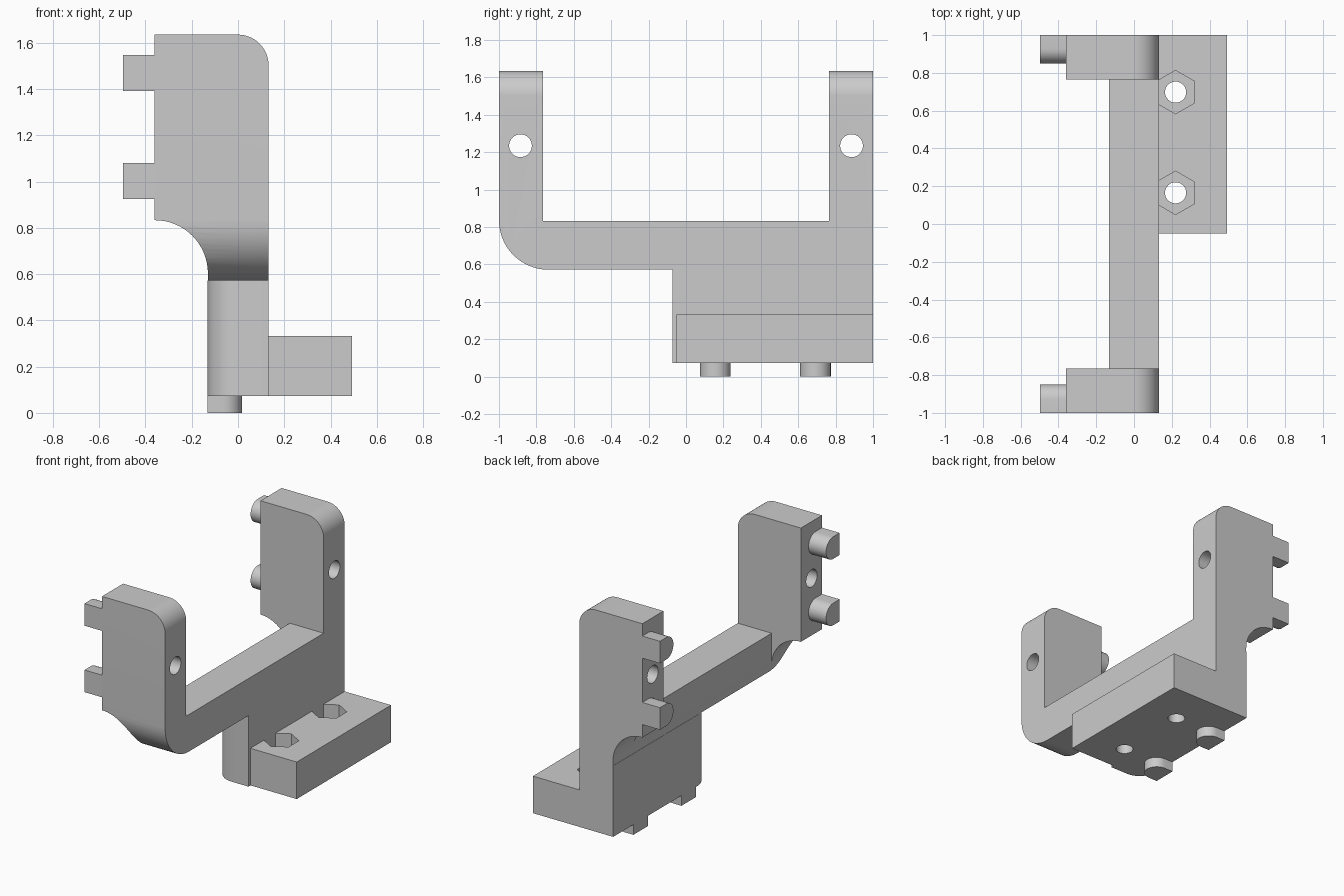
import bpy, bmesh
from math import cos, sin, radians

cube = bpy.data.objects.get("Cube")
if cube:
    bpy.data.objects.remove(cube, do_unlink=True)

# One plain grey material
grey = bpy.data.materials.new("plain grey")
grey.use_nodes = True
colour = (0.6, 0.6, 0.6, 1)
grey.diffuse_color = colour
grey.node_tree.nodes["Principled BSDF"].inputs["Base Color"].default_value = colour


def arc(cx, cy, r, start, end, steps=16):
    angles = [radians(start + (end - start) * i / steps) for i in range(steps + 1)]
    return [(cx + r * cos(a), cy + r * sin(a)) for a in angles]


def circle(cx, cy, r, sides=32, turn=0):
    return arc(cx, cy, r, turn, turn + 360, sides)[:-1]


def rectangle(a, b, c, d):
    return [(a, c), (b, c), (b, d), (a, d)]


def prism(name, outline, axis, low, high):
    """Extrude a flat outline along the named axis."""
    place = {"x": lambda p, h: (h, p[0], p[1]),
             "y": lambda p, h: (p[0], h, p[1]),
             "z": lambda p, h: (p[0], p[1], h)}[axis]
    bm = bmesh.new()
    rings = [[bm.verts.new(place(p, h)) for p in outline] for h in (low, high)]
    for ring in rings:
        bm.faces.new(ring)
    count = len(outline)
    for i in range(count):
        j = (i + 1) % count
        bm.faces.new((rings[0][i], rings[0][j], rings[1][j], rings[1][i]))
    bmesh.ops.recalc_face_normals(bm, faces=bm.faces)
    mesh = bpy.data.meshes.new(name)
    bm.to_mesh(mesh)
    bm.free()
    mesh.materials.append(grey)
    obj = bpy.data.objects.new(name, mesh)
    bpy.context.collection.objects.link(obj)
    return obj


def combine(target, tool, operation="DIFFERENCE"):
    """Apply a boolean and remove its helper object."""
    mod = target.modifiers.new("cut", "BOOLEAN")
    mod.operation, mod.solver, mod.object = operation, "EXACT", tool
    graph = bpy.context.evaluated_depsgraph_get()
    mesh = bpy.data.meshes.new_from_object(target.evaluated_get(graph))
    target.modifiers.clear()
    target.data = mesh
    bpy.data.objects.remove(tool, do_unlink=True)


BACK, WALL, HALF = -0.36, 0.765, 0.132
BASE, BAR_LOW, BAR_TOP, TOP = 0.072, 0.572, 0.833, 1.635

# Two arms and crossbar: side outline trimmed by the front outline
side = arc(-0.735, BAR_LOW + 0.265, 0.265, 180, 270)
side += [(1, BAR_LOW), (1, TOP), (WALL, TOP), (WALL, BAR_TOP),
         (-WALL, BAR_TOP), (-WALL, TOP), (-1, TOP)]
frame = prism("arms_and_crossbar", side, "x", BACK, HALF)

front = arc(BACK, BAR_TOP - 0.23, 0.23, 90, 0) + [(-HALF, 0.4), (HALF, 0.4)]
front += arc(0, TOP - HALF, HALF, 0, 90) + [(BACK, TOP)]
combine(frame, prism("trim", front, "y", -1.1, 1.1), "INTERSECT")
combine(frame, prism("trim", rectangle(-0.6, -HALF, -WALL, WALL), "z", 0.3, 1.8))

# Round hole through each arm
for y in (-0.885, 0.885):
    combine(frame, prism("drill", circle(y, 1.235, 0.061), "x", -0.6, 0.4))

# Foot under the crossbar with one rounded corner
foot_outline = arc(0, -0.073 + HALF, HALF, 180, 270)
foot_outline += [(HALF, -0.073), (HALF, 1), (-HALF, 1)]
foot = prism("foot", foot_outline, "z", BASE, BAR_LOW)

# Mounting flange with bolt holes and hexagonal nut pockets
flange = prism("mounting_flange", rectangle(HALF, 0.493, -0.05, 1), "z", BASE, 0.333)
for y in (0.165, 0.698):
    combine(flange, prism("drill", circle(0.22, y, 0.056), "z", -0.1, 0.6))
    combine(flange, prism("pocket", circle(0.22, y, 0.115, 6, 30), "z", 0.2, 0.6))

parts = [frame, foot, flange]

# Locating pegs behind the arms, flat against the outer faces
PEG = 0.078
for label, sign in (("front", -1), ("back", 1)):
    for level, z in (("lower", 1.002), ("upper", 1.47)):
        outline = [(sign * y, h) for y, h in
                   arc(0.928, z, PEG, 90, 270) + [(1, z - PEG), (1, z + PEG)]]
        parts.append(prism(f"{label}_arm_{level}_peg", outline, "x", -0.497, BACK))

# Locating pegs under the foot
for label, y in (("front", 0.157), ("back", 0.692)):
    outline = arc(-0.064, y, 0.082, -90, 90) + [(-HALF, y + 0.082), (-HALF, y - 0.082)]
    parts.append(prism(f"foot_{label}_peg", outline, "z", 0, BASE))

# Smooth the curves and keep the edges sharp
bpy.ops.object.select_all(action="DESELECT")
for obj in parts:
    obj.select_set(True)
bpy.context.view_layer.objects.active = frame
bpy.ops.object.shade_smooth_by_angle(angle=radians(30))
